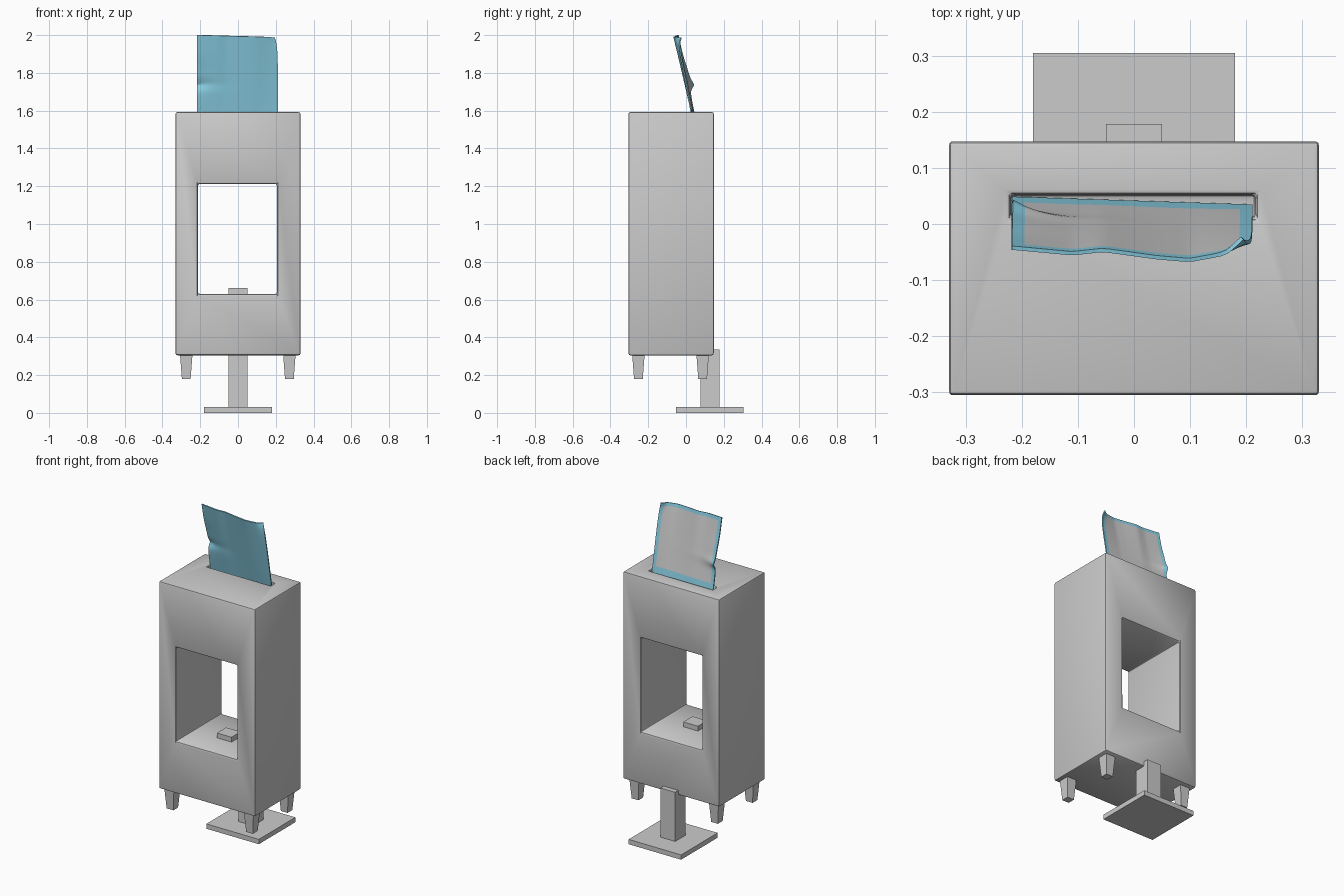
import bpy, bmesh, math

if "Cube" in bpy.data.objects:
    bpy.data.objects.remove(bpy.data.objects["Cube"])


def box(name, x, y, z, taper=1.0):
    """Axis-aligned box from (min, max) ranges; taper scales the bottom face."""
    bm = bmesh.new()
    bmesh.ops.create_cube(bm, size=1)
    for v in bm.verts:
        s = taper if v.co.z < 0 else 1.0
        v.co.x = (x[0] + x[1]) / 2 + v.co.x * s * (x[1] - x[0])
        v.co.y = (y[0] + y[1]) / 2 + v.co.y * s * (y[1] - y[0])
        v.co.z = (z[0] + z[1]) / 2 + v.co.z * (z[1] - z[0])
    me = bpy.data.meshes.new(name)
    bm.to_mesh(me)
    bm.free()
    ob = bpy.data.objects.new(name, me)
    bpy.context.collection.objects.link(ob)
    return ob


def activate(ob):
    bpy.ops.object.select_all(action='DESELECT')
    ob.select_set(True)
    bpy.context.view_layer.objects.active = ob


def cut(ob, cutter):
    m = ob.modifiers.new("cut", 'BOOLEAN')
    m.operation, m.solver, m.object = 'DIFFERENCE', 'EXACT', cutter
    activate(ob)
    bpy.ops.object.modifier_apply(modifier=m.name)
    bpy.data.objects.remove(cutter)


def smooth(ob, degrees):
    activate(ob)
    bpy.ops.object.shade_smooth_by_angle(angle=math.radians(degrees))


# Cabinet with a window right through it and a paper slot in the top
body = box("cabinet", (-0.33, 0.33), (-0.305, 0.147), (0.305, 1.592))
cut(body, box("window_cutter", (-0.212, 0.206), (-0.5, 0.5), (0.63, 1.212)))
cut(body, box("slot_cutter", (-0.22, 0.217), (0.01, 0.053), (1.56, 1.8)))
bev = body.modifiers.new("rounded_edges", 'BEVEL')
bev.width, bev.segments, bev.limit_method = 0.009, 2, 'ANGLE'
activate(body)
bpy.ops.object.modifier_apply(modifier=bev.name)
smooth(body, 30)

# Small block on the window floor
box("window_block", (-0.05, 0.05), (-0.135, -0.045), (0.62, 0.66))

# Four tapered legs
for side, cx in (("left", -0.274), ("right", 0.272)):
    for end, cy in (("front", -0.252), ("back", 0.088)):
        box(f"{end}_{side}_leg", (cx - 0.033, cx + 0.033),
            (cy - 0.033, cy + 0.033), (0.18, 0.31), 0.7)

# Stand behind the cabinet
box("stand_plate", (-0.18, 0.18), (-0.053, 0.305), (0.0, 0.03))
box("stand_column", (-0.05, 0.05), (0.077, 0.178), (0.03, 0.335))

# Creased paper sheet leaning forward out of the slot
L, R, Z0, Z1 = -0.218, 0.211, 1.568, 2.0
TOP = [(L, -0.046), (-0.11, -0.056), (-0.055, -0.050), (0.04, -0.063),
       (0.1, -0.068), (0.16, -0.058), (R, -0.050)]


def top_edge(x):
    for (x0, y0), (x1, y1) in zip(TOP, TOP[1:]):
        if x <= x1 + 1e-6:
            return y0 + (y1 - y0) * (x - x0) / (x1 - x0)
    return TOP[-1][1]


def gauss(d, w):
    return math.exp(-(d / w) ** 2)


def paper_point(x, t):
    z = Z0 + (Z1 - Z0) * t
    k = (x - L) / (R - L)
    y = (0.042 - 0.014 * k) * (1 - t) + top_edge(x) * t
    # dent on the left edge
    reach = math.exp(-(x - L) / 0.055)
    y += reach * (0.022 * gauss(z - 1.745, 0.028) + 0.012 * gauss(z - 1.79, 0.08))
    z -= 0.012 * reach * gauss(z - 1.76, 0.02)
    # curled top right corner
    corner = gauss(x - R, 0.025) * t ** 12
    y += 0.022 * corner
    z -= 0.012 * k * t ** 4
    x -= 0.016 * k ** 8 * t ** 8
    return x, y, z


N = 28
us = [L, L + 0.022] + [L + 0.022 + (R - L - 0.044) * i / N for i in range(1, N)] + [R - 0.022, R]
b0, b1 = 0.11, 0.95
ts = [0, b0] + [b0 + (b1 - b0) * i / N for i in range(1, N)] + [b1, 1]
bm = bmesh.new()
grid = [[bm.verts.new(paper_point(x, t)) for x in us] for t in ts]
for j in range(len(ts) - 1):
    for i in range(len(us) - 1):
        f = bm.faces.new((grid[j][i], grid[j][i + 1], grid[j + 1][i + 1], grid[j + 1][i]))
        border = i in (0, len(us) - 2) or j in (0, len(ts) - 2)
        f.material_index = 0 if border else 1
me = bpy.data.meshes.new("paper_sheet")
bm.to_mesh(me)
bm.free()
paper = bpy.data.objects.new("paper_sheet", me)
bpy.context.collection.objects.link(paper)

# Blue front and border, grey back panel
blue = bpy.data.materials.new("blue")
blue.diffuse_color = (0.25, 0.62, 0.77, 1)
blue.use_nodes = True
blue.node_tree.nodes["Principled BSDF"].inputs["Base Color"].default_value = blue.diffuse_color
grey = bpy.data.materials.new("grey")
grey.diffuse_color = (0.8, 0.8, 0.8, 1)
grey.use_nodes = True
grey.node_tree.nodes["Principled BSDF"].inputs["Base Color"].default_value = grey.diffuse_color
for m in (blue, blue, grey):
    me.materials.append(m)
sol = paper.modifiers.new("thickness", 'SOLIDIFY')
sol.thickness, sol.offset, sol.material_offset = 0.007, -1, 1
activate(paper)
bpy.ops.object.modifier_apply(modifier=sol.name)
smooth(paper, 40)
